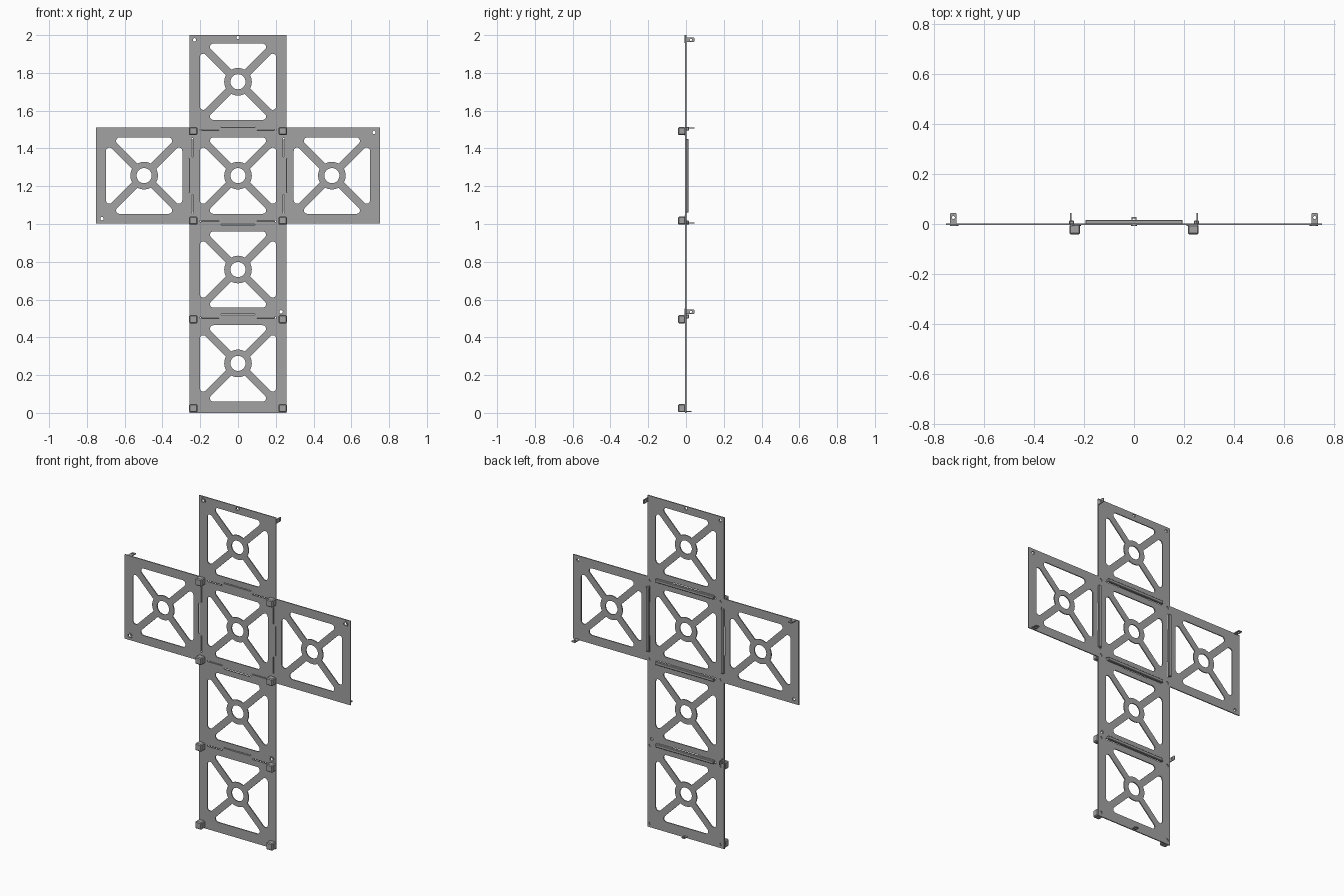
import bpy
import bmesh
from math import cos, sin, pi, radians, sqrt
from mathutils import Matrix, Vector

cube = bpy.data.objects.get("Cube")
if cube:
    bpy.data.objects.remove(cube, do_unlink=True)

# Single grey finish
grey = bpy.data.materials.new("plain grey")
grey.use_nodes = True
colour = (0.36, 0.36, 0.36, 1)
grey.diffuse_color = colour
grey.node_tree.nodes["Principled BSDF"].inputs["Base Color"].default_value = colour

PITCH = 0.497          # spacing of panel centres
SEAM = PITCH / 2
MID = 1.256            # height of the crossing panel
EDGE = 0.256


def add_mesh(name, mesh, matrix=Matrix()):
    ob = bpy.data.objects.new(name, mesh)
    ob.matrix_world = matrix
    mesh.materials.clear()
    mesh.materials.append(grey)
    bpy.context.collection.objects.link(ob)
    return ob


def plate(name, loops, thick, matrix):
    """Flat plate: first loop is the outline, the others are holes."""
    cu = bpy.data.curves.new(name, 'CURVE')
    cu.dimensions = '2D'
    cu.fill_mode = 'BOTH'
    cu.extrude = thick / 2
    for loop in loops:
        sp = cu.splines.new('POLY')
        sp.points.add(len(loop) - 1)
        for p, (x, y) in zip(sp.points, loop):
            p.co = (x, y, 0, 1)
        sp.use_cyclic_u = True
        sp.use_smooth = False
    tmp = bpy.data.objects.new(name + " outline", cu)
    bpy.context.collection.objects.link(tmp)
    dg = bpy.context.evaluated_depsgraph_get()
    mesh = bpy.data.meshes.new_from_object(tmp.evaluated_get(dg))
    bpy.data.objects.remove(tmp, do_unlink=True)
    return add_mesh(name, mesh, matrix)


def box(name, centre, size, bevel=0.0):
    bm = bmesh.new()
    bmesh.ops.create_cube(bm, size=1)
    bmesh.ops.scale(bm, vec=size, verts=bm.verts)
    bmesh.ops.translate(bm, vec=centre, verts=bm.verts)
    if bevel:
        bmesh.ops.bevel(bm, geom=bm.edges[:], offset=bevel, segments=1, affect='EDGES')
    mesh = bpy.data.meshes.new(name)
    bm.to_mesh(mesh)
    bm.free()
    return add_mesh(name, mesh)


def arc(cx, cy, r, a0, a1, n):
    return [(cx + r * cos(radians(a0 + (a1 - a0) * i / n)),
             cy + r * sin(radians(a0 + (a1 - a0) * i / n))) for i in range(n + 1)]


def circle(cx, cy, r, n=24):
    return arc(cx, cy, r, 0, 360, n)[:-1]


def rect(x0, x1, y0, y1):
    return [(x0, y0), (x1, y0), (x1, y1), (x0, y1)]


def turn(loop, quarter, cx, cy):
    c, s = round(cos(quarter * pi / 2)), round(sin(quarter * pi / 2))
    return [(cx + c * x - s * y, cy + s * x + c * y) for x, y in loop]


def window():
    """Upper window: rounded outer corners, inner side follows the hub ring."""
    outer, spoke, r, hub = 0.202, 0.028, 0.018, 0.073
    fx = outer - spoke - r * (1 + sqrt(2))
    right = arc(fx, outer - r, r, -45, 90, 8)
    d = (spoke + sqrt(2 * hub * hub - spoke * spoke)) / 2
    start = math_angle(d - spoke, d)
    inner = arc(0, 0, hub, 180 - start, start, 8)
    return inner + right + [(-x, y) for x, y in reversed(right)]


def math_angle(x, y):
    return Vector((1, 0)).angle(Vector((x, y))) * 180 / pi


WINDOW = window()
UPRIGHT = Matrix.Translation((0, -0.0015, 0)) @ Matrix.Rotation(pi / 2, 4, 'X')


def panel(name, cx, cz, bounds, slots=(), holes=()):
    """Square frame with hub; slots are (quarter turn, is_middle) pairs."""
    loops = [rect(*bounds), circle(cx, cz, 0.04, 32)]
    loops += [turn(WINDOW, q, cx, cz) for q in range(4)]
    for q, middle in slots:
        if middle:
            loops.append(turn(rect(-0.09, 0.09, -0.242, -0.236), q, cx, cz))
        else:
            for x in (-0.2, 0.1):
                loops.append(turn(rect(x, x + 0.1, 0.238, 0.245), q, cx, cz))
    loops += [circle(x, z, 0.009, 16) for x, z in holes]
    plate(name, loops, 0.006, UPRIGHT)


# Screw holes and block positions
block_z = (0.025, 0.496, 1.018, 1.492)
blocks = [(x, z) for z in block_z for x in (-0.237, 0.237)]
eyelets = [(-0.23, 1.975), (0.72, 1.485), (-0.72, 1.028), (0.228, 0.535)]
top_eyelet = (0, 1.987)

# Five-high cross of panels
low, second, top = MID - 2 * PITCH, MID - PITCH, MID + PITCH
panel("bottom_panel", 0, low, (-EDGE, EDGE, 0, low + SEAM),
      slots=[(0, False)], holes=blocks[:4])
panel("lower_panel", 0, second, (-EDGE, EDGE, low + SEAM, second + SEAM),
      slots=[(0, True), (2, True)], holes=[eyelets[3]])
panel("middle_panel", 0, MID, (-SEAM, SEAM, MID - SEAM, MID + SEAM),
      slots=[(q, False) for q in range(4)], holes=blocks[4:])
panel("top_panel", 0, top, (-EDGE, EDGE, MID + SEAM, 2),
      slots=[(0, True)], holes=[eyelets[0], top_eyelet])
for name, s, hole in (("left_panel", 1, eyelets[1]), ("right_panel", -1, eyelets[2])):
    xs = sorted((s * SEAM, s * 0.753))
    panel(name, s * PITCH, MID, (*xs, MID - 0.254, MID + 0.254),
          slots=[(-s, True)], holes=[hole])

# Eyelet rings on the front
for i, (x, z) in enumerate(eyelets + [top_eyelet]):
    r = 0.017 if i < 4 else 0.0125
    plate(f"eyelet_ring_{i + 1}", [circle(x, z, r), circle(x, z, 0.009, 16)], 0.004,
          Matrix.Translation((0, -0.005, 0)) @ UPRIGHT)

# Corner blocks on the front
for i, (x, z) in enumerate(blocks):
    box(f"corner_block_{i + 1}", (x, -0.0225, z), (0.043, 0.039, 0.043), 0.005)

# Hinge bars on the back
for i, z in enumerate((low + SEAM, second + SEAM, MID + SEAM)):
    box(f"hinge_bar_{i + 1}", (0, 0.0085, z), (0.39, 0.017, 0.02), 0.003)
for name, s in (("left_hinge_bar", 1), ("right_hinge_bar", -1)):
    box(name, (s * 0.25, 0.007, MID), (0.02, 0.014, 0.39), 0.003)


# Locking tabs that stand out from the back edges
def tab(name, location, upright, width=0.025, depth=0.044):
    w = width / 2
    tip = arc(w - 0.004, depth - 0.004, 0.004, 0, 90, 3)
    outline = [(-w, -0.003), (w, -0.003)] + tip + [(-x, y) for x, y in reversed(tip)]
    m = Matrix.Translation(location)
    if upright:
        m = m @ Matrix.Rotation(-pi / 2, 4, 'Y')
    plate(name, [outline, circle(0, depth * 0.58, 0.006, 16)], 0.005, m)


tab("top_tab", (0.2535, 0, 1.975), True)
tab("lower_tab", (-0.2535, 0, 0.535), True)
tab("right_tab", (-0.723, 0, MID + 0.2515), False)
tab("left_tab", (0.723, 0, MID - 0.2515), False)
tab("bottom_tab", (0, 0, 0.008), False, 0.022, 0.028)
